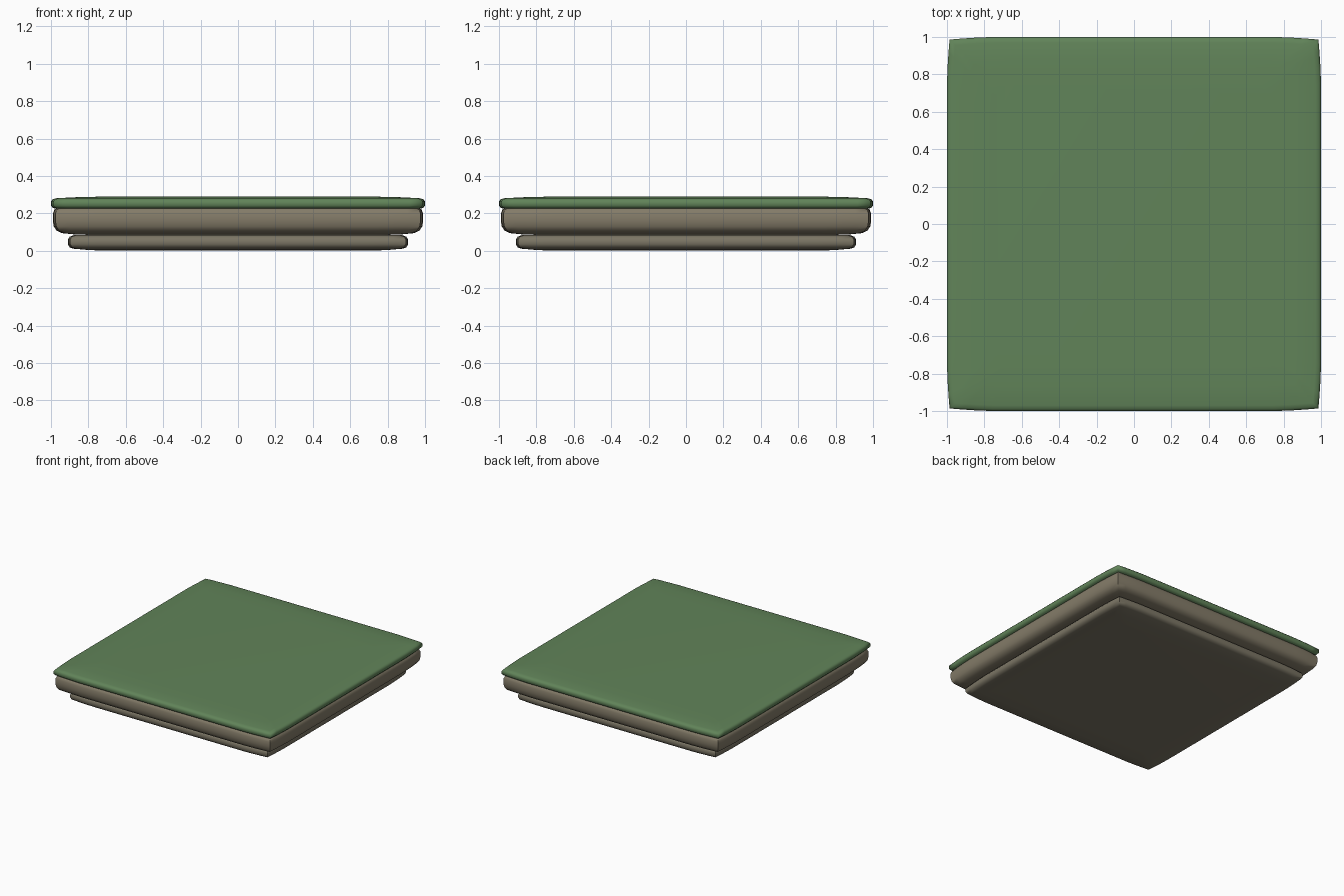
import bpy, bmesh
from mathutils import Matrix, Vector

if "Cube" in bpy.data.objects:
    bpy.data.objects.remove(bpy.data.objects["Cube"])


def material(name, color):
    m = bpy.data.materials.new(name)
    m.diffuse_color = color
    m.use_nodes = True
    m.node_tree.nodes["Principled BSDF"].inputs["Base Color"].default_value = m.diffuse_color
    return m


def outline(h):
    """Square outline whose sides bow in slightly toward sharp corners."""
    pts = []
    for side in range(4):
        rot = Matrix.Rotation(side * 1.5707963268, 3, 'Z')
        for t in (-1, -0.93, -0.86, -0.77, 0, 0.77, 0.86, 0.93):
            droop = max(0, (abs(t) - 0.75) / 0.25) ** 1.6 * 0.014
            pts.append(rot @ Vector((t * h * 0.986, -h * (1 - droop), 0)))
    return pts


def slab(name, profile, mat):
    """Skin stacked square outlines given as (half width, z)."""
    bm = bmesh.new()
    rings = [[bm.verts.new((p.x, p.y, z)) for p in outline(h)] for h, z in profile]
    n = len(rings[0])
    for a, b in zip(rings, rings[1:]):
        for i in range(n):
            j = (i + 1) % n
            bm.faces.new((a[i], a[j], b[j], b[i]))
    bm.faces.new(rings[0][::-1])
    bm.faces.new(rings[-1])
    bmesh.ops.recalc_face_normals(bm, faces=bm.faces)
    me = bpy.data.meshes.new(name)
    bm.to_mesh(me)
    bm.free()
    ob = bpy.data.objects.new(name, me)
    bpy.context.collection.objects.link(ob)
    me.materials.append(mat)
    bpy.ops.object.select_all(action='DESELECT')
    ob.select_set(True)
    bpy.context.view_layer.objects.active = ob
    bpy.ops.object.shade_smooth_by_angle(angle=1.05)


stone = material("stone", (0.20, 0.18, 0.13, 1))
soil = material("earth", (0.23, 0.20, 0.14, 1))
grass = material("grass", (0.12, 0.23, 0.10, 1))

# Recessed foot
slab("base_slab", [(0.70, 0.0), (0.80, 0.004), (0.88, 0.011), (0.90, 0.018),
                   (0.91, 0.035), (0.91, 0.06), (0.90, 0.075), (0.88, 0.083),
                   (0.70, 0.09)], stone)

# Thick middle layer
slab("earth_layer", [(0.70, 0.084), (0.88, 0.088), (0.94, 0.094), (0.97, 0.107),
                     (0.985, 0.13), (0.99, 0.16), (0.99, 0.20), (0.98, 0.222),
                     (0.95, 0.235)], soil)

# Thin overhanging top
slab("grass_top", [(0.97, 0.224), (0.99, 0.229), (1.0, 0.241), (1.0, 0.265),
                   (0.99, 0.276), (0.97, 0.281), (0.87, 0.286), (0.75, 0.289)], grass)
